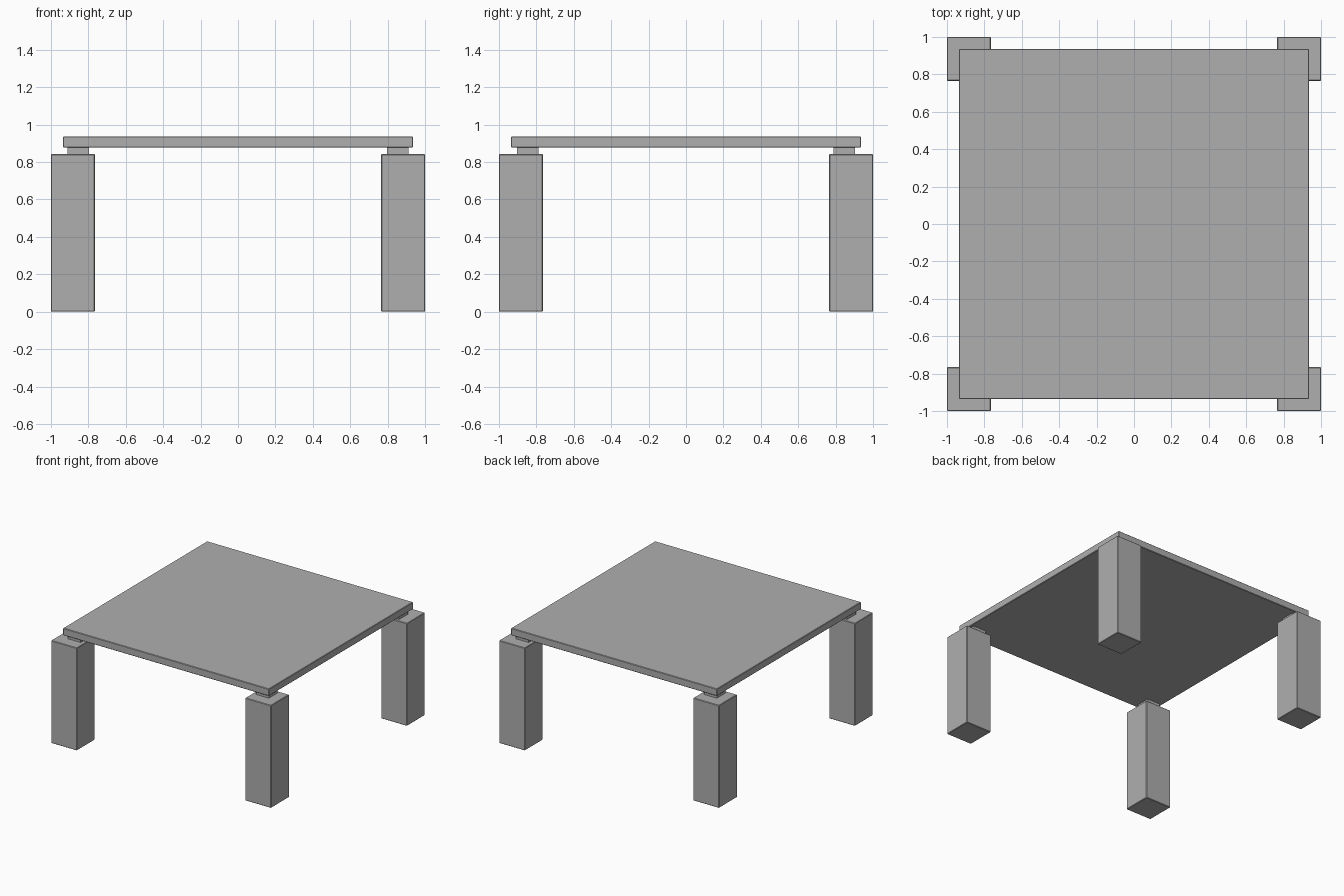
import bpy

if "Cube" in bpy.data.objects:
    bpy.data.objects.remove(bpy.data.objects["Cube"])

grey = bpy.data.materials.new("dark_grey")
grey.diffuse_color = (0.43, 0.43, 0.43, 1)
grey.use_nodes = True
grey.node_tree.nodes["Principled BSDF"].inputs["Base Color"].default_value = grey.diffuse_color


def box(name, lo, hi, bevel=0.004):
    """Axis-aligned box between two corners, with a fine chamfer."""
    centre = [(a + b) / 2 for a, b in zip(lo, hi)]
    bpy.ops.mesh.primitive_cube_add(size=1, location=centre)
    ob = bpy.context.object
    ob.name = name
    ob.scale = [b - a for a, b in zip(lo, hi)]
    bpy.ops.object.transform_apply(location=False, rotation=False, scale=True)
    ob.data.materials.append(grey)
    if bevel:
        mod = ob.modifiers.new("chamfer", "BEVEL")
        mod.width = bevel
        mod.segments = 1
    return ob


def corner_box(name, cx, cy, width, z0, z1, bevel=0.004):
    h = width / 2
    return box(name, (cx - h, cy - h, z0), (cx + h, cy + h, z1), bevel)


LEG_W, LEG_TOP = 0.235, 0.843
PAD_W, PAD_TOP = 0.115, 0.878
TOP_HALF, TOP_Z = 0.936, 0.937

# Square slab
box("table_top", (-TOP_HALF, -TOP_HALF, PAD_TOP), (TOP_HALF, TOP_HALF, TOP_Z))

# Four square legs, each with a small spacer carrying the slab
for sy, row in ((-1, "front"), (1, "back")):
    for sx, side in ((-1, "left"), (1, "right")):
        c = 1 - LEG_W / 2
        corner_box(f"{row}_{side}_leg", sx * c, sy * c, LEG_W, 0, LEG_TOP)
        corner_box(f"{row}_{side}_spacer", sx * 0.855, sy * 0.846, PAD_W,
                   LEG_TOP, PAD_TOP, 0)
